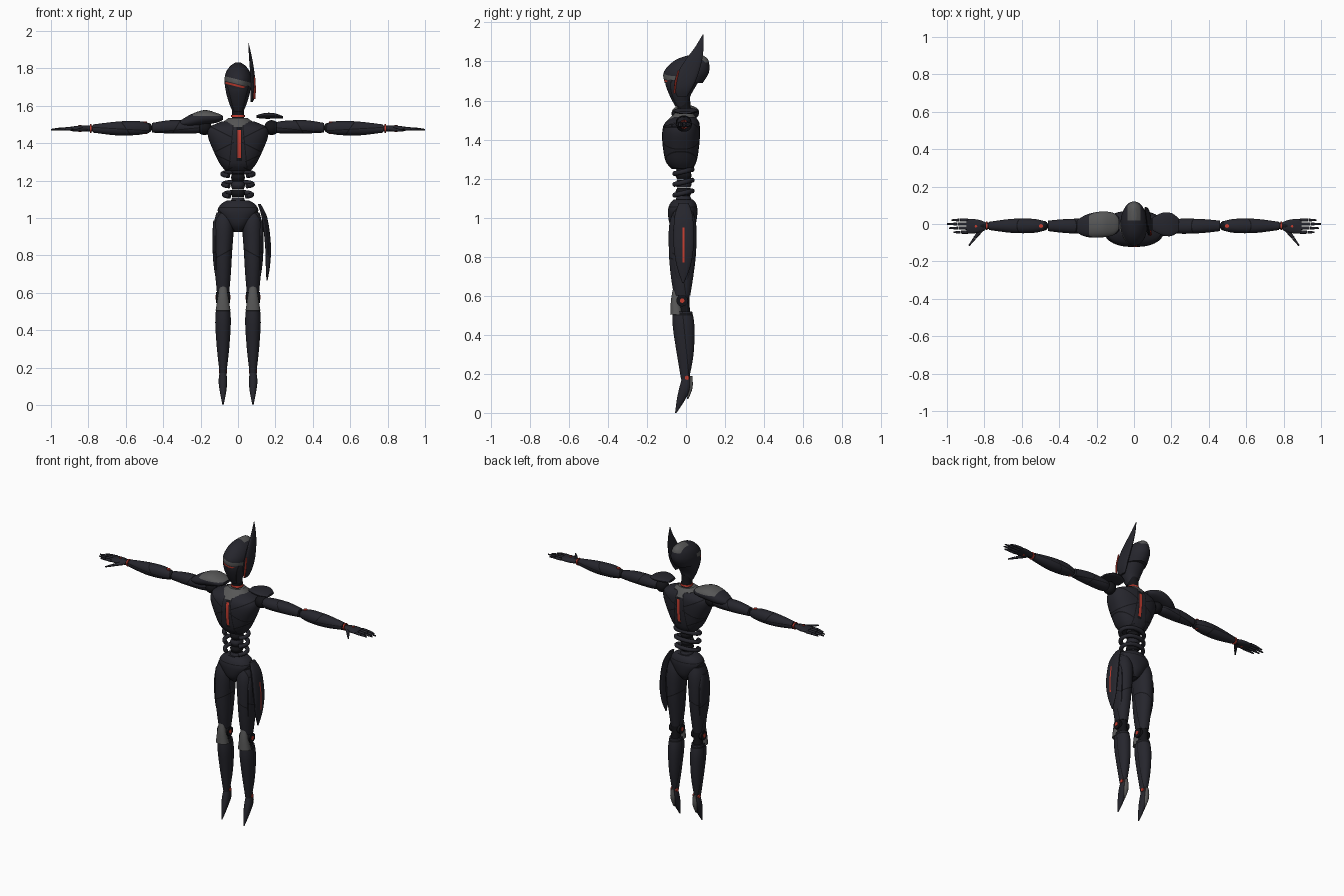
import bpy, bmesh, math
from mathutils import Vector

cube = bpy.data.objects.get("Cube")
if cube:
    bpy.data.objects.remove(cube)

# Colours
MATS = []
for name, col in (("dark armour", (0.019, 0.019, 0.026)), ("black joint", (0.007, 0.007, 0.009)),
                  ("grey plate", (0.095, 0.095, 0.095)), ("red light", (0.55, 0.045, 0.028))):
    m = bpy.data.materials.new(name)
    m.use_nodes = True
    m.diffuse_color = (*col, 1)
    m.node_tree.nodes["Principled BSDF"].inputs["Base Color"].default_value = (*col, 1)
    MATS.append(m)
DARK, BLACK, GREY, RED = range(4)


def finish(name, bm, mat, mirror):
    bmesh.ops.recalc_face_normals(bm, faces=bm.faces)
    for f in bm.faces:
        f.material_index = mat
    me = bpy.data.meshes.new(name)
    bm.to_mesh(me)
    bm.free()
    for m in MATS:
        me.materials.append(m)
    ob = bpy.data.objects.new(name, me)
    bpy.context.collection.objects.link(ob)
    if mirror:
        ob.modifiers.new("Mirror", 'MIRROR')
    return ob


def loft(name, rows, mat=DARK, mirror=False, axis='Z', sides=24, power=2.2, steps=4):
    """Rounded skin over rows of (distance, centre a, centre b, radius a, radius b)."""
    pts = [Vector(r) for r in rows]
    smooth = []
    for i in range(len(pts) - 1):
        p, q = pts[i], pts[i + 1]
        a, d = pts[max(i - 1, 0)], pts[min(i + 2, len(pts) - 1)]
        for k in range(steps):
            t = k / steps
            smooth.append(0.5 * (2 * p + (q - a) * t + (2 * a - 5 * p + 4 * q - d) * t ** 2
                                 + (3 * p - a - 3 * q + d) * t ** 3))
    smooth.append(pts[-1])
    bm = bmesh.new()
    rings = []
    for t, a, b, ra, rb in smooth:
        ring = []
        for k in range(sides):
            ang = math.tau * (k + 0.5) / sides
            c, s = math.cos(ang), math.sin(ang)
            u = a + max(ra, .001) * math.copysign(abs(c) ** (2 / power), c)
            v = b + max(rb, .001) * math.copysign(abs(s) ** (2 / power), s)
            ring.append(bm.verts.new((u, v, t) if axis == 'Z' else (t, u, v)))
        rings.append(ring)
    for lo, hi in zip(rings, rings[1:]):
        for k in range(sides):
            j = (k + 1) % sides
            bm.faces.new((lo[k], lo[j], hi[j], hi[k]))
    bm.faces.new(rings[0])
    bm.faces.new(rings[-1])
    return finish(name, bm, mat, mirror)


def rod(name, p, q, r0, r1, mat=DARK, mirror=True, sides=12):
    p, q = Vector(p), Vector(q)
    bm = bmesh.new()
    bmesh.ops.create_cone(bm, cap_ends=True, segments=sides, radius1=r0, radius2=r1, depth=(q - p).length)
    turn = (q - p).to_track_quat('Z', 'Y').to_matrix().to_4x4()
    bmesh.ops.transform(bm, matrix=turn, verts=bm.verts)
    bmesh.ops.translate(bm, vec=(p + q) / 2, verts=bm.verts)
    return finish(name, bm, mat, mirror)


def ball(name, co, r, mat=BLACK, mirror=True):
    bm = bmesh.new()
    bmesh.ops.create_uvsphere(bm, u_segments=16, v_segments=10, radius=r)
    bmesh.ops.translate(bm, vec=co, verts=bm.verts)
    return finish(name, bm, mat, mirror)


def panel(ob, planes, mat, rule):
    """Cut along planes, then colour the faces whose centre meets the rule."""
    bm = bmesh.new()
    bm.from_mesh(ob.data)
    for co, no in planes:
        bmesh.ops.bisect_plane(bm, geom=bm.verts[:] + bm.edges[:] + bm.faces[:],
                               plane_co=co, plane_no=no, dist=1e-6)
    for f in bm.faces:
        if rule(f.calc_center_median()):
            f.material_index = mat
    bm.to_mesh(ob.data)
    bm.free()


def seam(ob, co, no, width=.006, mat=BLACK, rule=lambda c: True):
    co, no = Vector(co), Vector(no).normalized()
    panel(ob, [(co + no * width / 2, no), (co - no * width / 2, no)], mat,
          lambda c: abs((c - co).dot(no)) < width / 2 and rule(c))


def stripe(ob, half, low, high, mat, x=0.007):
    """Upright stripe on the front and back."""
    panel(ob, [((x - half, 0, 0), (1, 0, 0)), ((x + half, 0, 0), (1, 0, 0)),
               ((0, 0, low), (0, 0, 1)), ((0, 0, high), (0, 0, 1))], mat,
          lambda c: abs(c.x - x) < half and low < c.z < high)


# Head: face, slanted visor, swept helmet, side fin
face = loft("face", [(1.57, 0, -.02, .03, .035), (1.62, 0, -.03, .05, .052),
                     (1.68, 0, -.025, .066, .08), (1.73, 0, -.01, .066, .1)])
for s in (-1, 1):
    seam(face, (s * .03, 0, 1.6), (1, 0, -s * .25), .005, BLACK, lambda c: c.y < 0)
helmet = loft("helmet", [(1.69, 0, -.012, .068, .098), (1.74, 0, 0, .073, .117), (1.785, 0, .018, .062, .102),
                         (1.815, 0, .035, .038, .075), (1.832, 0, .05, .012, .035)], power=2)
slant = (.25, 0, 1)
seam(helmet, (0, 0, 1.728), slant, .024, GREY, lambda c: c.y < -.02)
seam(helmet, (0, 0, 1.706), slant, .01, RED, lambda c: c.y < -.05)
panel(helmet, [((.034, 0, 0), (1, 0, 0)), ((-.034, 0, 0), (1, 0, 0)), ((0, .02, 0), (0, 1, 0))],
      GREY, lambda c: abs(c.x) < .034 and c.y > .02 and c.z > 1.79)
loft("head_fin", [(1.62, .074, -.02, .006, .025), (1.66, .08, -.015, .013, .045), (1.72, .081, .002, .013, .056),
                  (1.8, .074, .036, .011, .045), (1.87, .065, .067, .007, .023), (1.937, .056, .087, .001, .002)])
loft("fin_light", [(1.635, .088, -.06, .005, .005), (1.69, .09, -.053, .006, .005),
                   (1.755, .088, -.038, .004, .004)], RED, sides=8)

# Neck and collar
loft("neck", [(1.5, 0, -.005, .04, .04), (1.55, 0, -.008, .032, .034), (1.61, 0, -.015, .034, .036)], BLACK)
rod("neck_light", (0, -.008, 1.54), (0, -.008, 1.55), .037, .036, RED, False, 24)
loft("collar", [(1.485, 0, -.02, .1, .09), (1.51, 0, -.015, .083, .07), (1.535, 0, -.01, .05, .046)], GREY)

# Chest with lights and panel lines
chest = loft("chest", [(1.25, 0, -.02, .065, .055), (1.29, 0, -.025, .098, .08), (1.37, 0, -.026, .137, .094),
                       (1.44, 0, -.025, .162, .097), (1.485, 0, -.02, .152, .088), (1.515, 0, -.01, .09, .06)],
             sides=32, power=2.4)
for s in (-1, 1):
    seam(chest, (s * .05, 0, 1.39), (s * .5, 0, 1), .006, BLACK, lambda c: abs(c.x) > .03)
    seam(chest, (s * .06, 0, 1.31), (-s * .45, 0, 1), .006, BLACK, lambda c: abs(c.x) > .03)
    seam(chest, (s * .035, 0, 1.4), (1, 0, s * .1), .005)
stripe(chest, .014, 1.305, 1.485, BLACK)
stripe(chest, .009, 1.32, 1.47, RED)

# Waist: segmented spine and hooked ribs
for i in range(5):
    z = 1.07 + i * .042
    loft("spine_segment", [(z, 0, -.012, .031, .034), (z + .02, 0, -.012, .038, .042),
                           (z + .04, 0, -.012, .031, .034)], BLACK if i % 2 else DARK, sides=16)
for i in range(3):
    z = 1.235 - i * .055
    curve = bpy.data.curves.new("ribs", 'CURVE')
    curve.dimensions = '3D'
    curve.bevel_depth, curve.bevel_resolution = .013, 2
    curve.use_fill_caps = True
    sp = curve.splines.new('POLY')
    sp.points.add(10)
    for k, pt in enumerate(sp.points):
        a = math.radians(100 - 15.5 * k)
        wide = .078 - i * .004
        pt.co = (wide * math.cos(a) + .004, -.018 + .05 * math.sin(a), z + .012 * math.sin(a), 1)
    curve.materials.append(MATS[DARK])
    rib = bpy.data.objects.new("ribs", curve)
    bpy.context.collection.objects.link(rib)
    rib.modifiers.new("Mirror", 'MIRROR')

# Pelvis
pelvis = loft("pelvis", [(.925, 0, -.015, .025, .035), (.965, 0, -.017, .06, .066), (1.03, 0, -.017, .108, .076),
                         (1.07, 0, -.015, .095, .068), (1.092, 0, -.013, .062, .05)], sides=32)
for s in (-1, 1):
    seam(pelvis, (s * .07, 0, 1.0), (s * .8, 0, -.6), .006)
seam(pelvis, (0, 0, 1.055), (0, 0, 1), .005)

# Legs
thigh = loft("thighs", [(1.03, .075, -.015, .04, .05), (.96, .076, -.017, .054, .07), (.82, .08, -.018, .049, .07),
                        (.7, .08, -.02, .042, .058), (.6, .08, -.02, .033, .042)], mirror=True)
seam(thigh, (.075, 0, .81), (.55, 0, 1))
seam(thigh, (.08, -.015, .7), (0, 1, .15), .005)
plate = loft("outer_thigh_plates", [(.985, .118, -.02, .014, .035), (.9, .121, -.018, .016, .052),
                                    (.76, .118, -.018, .014, .046), (.64, .105, -.02, .008, .02)], mirror=True)
seam(plate, (.12, 0, .79), (0, .4, 1))
rod("knee_joints", (.042, -.02, .575), (.118, -.02, .575), .03, .03, BLACK)
rod("knee_lights", (.04, -.02, .575), (.121, -.02, .575), .012, .012, RED)
loft("knee_cores", [(.62, .08, -.015, .03, .035), (.56, .08, -.012, .026, .03), (.49, .08, -.01, .03, .035)],
     BLACK, True)
loft("knee_guards", [(.64, .08, -.052, .018, .014), (.58, .08, -.053, .028, .024),
                     (.505, .08, -.047, .04, .034)], GREY, True)
shin = loft("shins", [(.52, .08, -.018, .037, .05), (.44, .08, -.012, .042, .056), (.3, .08, -.004, .033, .043),
                      (.17, .08, -.005, .018, .02)], mirror=True)
seam(shin, (.08, 0, .505), (0, 0, 1), .012)
seam(shin, (.08, .004, .3), (0, 1, .1), .005)
rod("ankle_lights", (.058, .005, .18), (.102, .005, .18), .011, .011, RED)
loft("feet", [(.195, .08, .002, .015, .018), (.13, .081, -.005, .023, .029), (.07, .08, -.025, .017, .022),
              (0, .08, -.052, .003, .004)], mirror=True)
loft("heels", [(.19, .08, .026, .01, .006), (.13, .08, .024, .015, .01), (.07, .08, .008, .004, .004)], GREY, True)

# Left hip shield with its red slit
shield = loft("hip_shield", [(1.075, .113, -.012, .008, .025), (1.0, .142, -.012, .015, .048),
                             (.86, .16, -.012, .016, .052), (.75, .16, -.012, .012, .035),
                             (.665, .155, -.015, .003, .004)])
slit = [((0, -.012 + d, 0), (0, 1, 0)) for d in (-.005, .005)] + [((0, 0, z), (0, 0, 1)) for z in (.77, .95)]
panel(shield, slit, RED, lambda c: c.x > .16 and abs(c.y + .012) < .005 and .77 < c.z < .95)

# Shoulders
ball("shoulder_joints", (.18, -.012, 1.483), .04)
pad = loft("right_shoulder_pad", [(-.325, -.015, 1.5, .02, .008), (-.26, -.01, 1.518, .058, .032),
                                  (-.18, -.003, 1.537, .07, .04), (-.11, 0, 1.535, .06, .025),
                                  (-.08, 0, 1.535, .035, .01)], axis='X')
panel(pad, [((-.235, 0, 0), (1, 0, .3)), ((0, 0, 1.545), (0, 0, 1))], GREY,
      lambda c: c.z > 1.545 and c.x > -.24)
loft("left_shoulder_pad", [(.1, 0, 1.542, .035, .008), (.15, 0, 1.546, .06, .016), (.2, -.003, 1.545, .062, .014),
                           (.24, -.005, 1.538, .035, .006)], axis='X')

# Arms
upper = loft("upper_arms", [(.195, -.012, 1.483, .025, .025), (.24, -.012, 1.485, .04, .034),
                            (.36, -.011, 1.487, .038, .036), (.46, -.01, 1.482, .028, .026)], mirror=True, axis='X')
seam(upper, (.33, 0, 1.485), (1, 0, .6))
seam(upper, (.33, 0, 1.47), (.1, 0, 1), .005)
ball("elbows", (.485, -.01, 1.482), .027)
rod("elbow_lights", (.497, -.01, 1.45), (.497, -.01, 1.516), .011, .011, RED)
fore = loft("forearms", [(.475, -.01, 1.48, .025, .026), (.54, -.01, 1.481, .038, .038),
                         (.65, -.01, 1.478, .038, .037), (.775, -.01, 1.478, .022, .022)], mirror=True, axis='X')
seam(fore, (.6, 0, 1.48), (1, 0, -.7))
seam(fore, (.62, 0, 1.475), (-.06, 0, 1), .005)
rod("wrists", (.76, -.01, 1.478), (.82, -.01, 1.478), .017, .017, BLACK)
rod("wrist_lights", (.782, -.01, 1.478), (.79, -.01, 1.478), .023, .023, RED)

# Hands
loft("palms", [(.795, -.011, 1.478, .022, .014), (.84, -.012, 1.478, .037, .016),
               (.895, -.012, 1.477, .04, .011)], mirror=True, axis='X')
rod("hand_lights", (.845, -.012, 1.46), (.845, -.012, 1.497), .007, .007, RED)
for y, tip in ((-.044, .965), (-.022, .99), (0, 1.0), (.021, .975)):
    mid = (.885 + tip) / 2
    ball("knuckles", (.892, y, 1.477), .009)
    rod("finger_bases", (.89, y, 1.477), (mid, y, 1.476), .009, .008)
    rod("finger_tips", (mid + .004, y, 1.476), (tip, y, 1.472), .008, .004)
rod("thumb_bases", (.815, -.03, 1.475), (.852, -.075, 1.47), .012, .008)
rod("thumb_tips", (.853, -.078, 1.47), (.882, -.115, 1.466), .008, .004)

# Smooth shading with sharp edges kept
bpy.ops.object.select_all(action='DESELECT')
for ob in bpy.context.scene.objects:
    if ob.type == 'MESH':
        ob.select_set(True)
        bpy.context.view_layer.objects.active = ob
bpy.ops.object.shade_smooth_by_angle(angle=math.radians(35))
